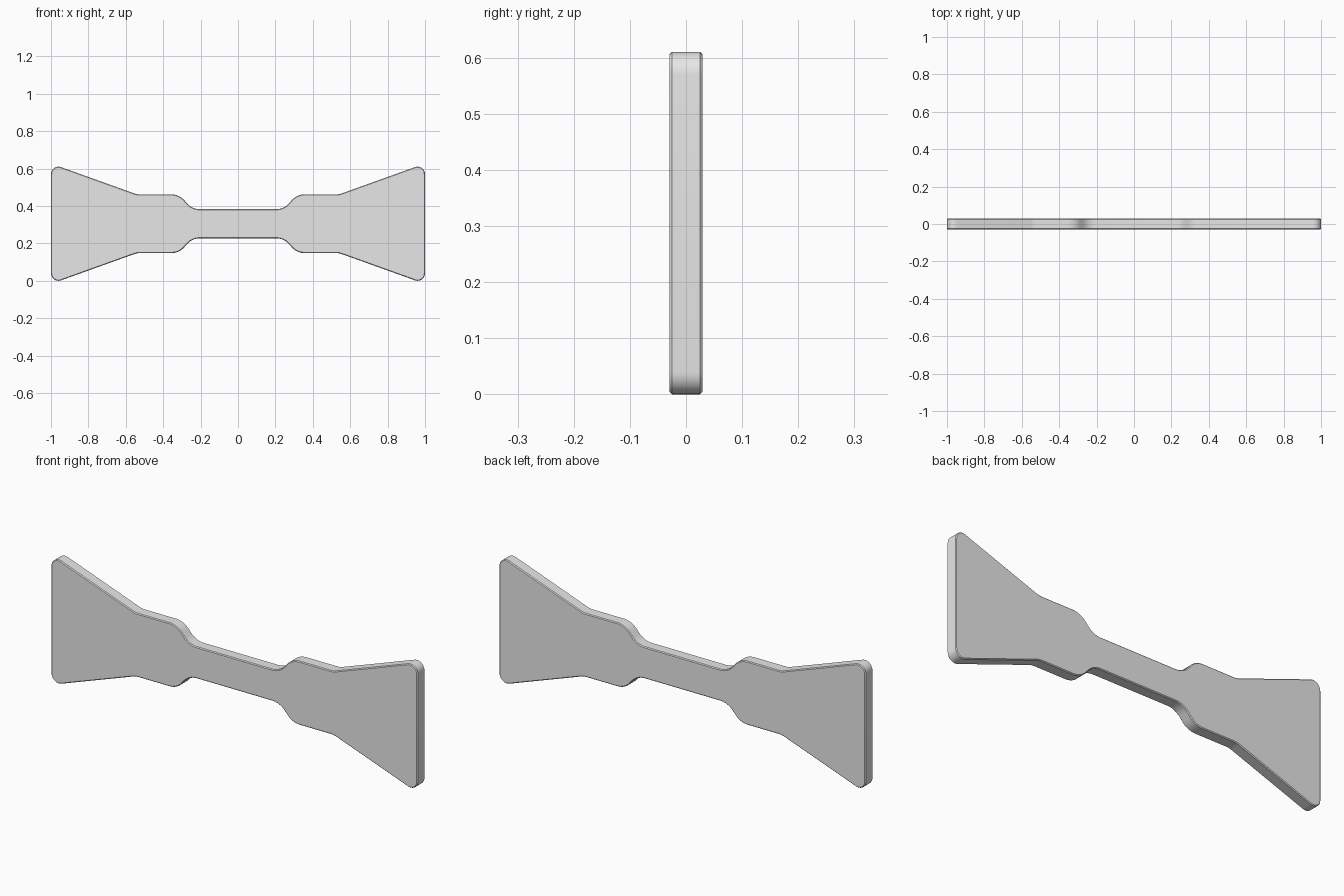
import bpy, bmesh, math
from mathutils import Vector

if "Cube" in bpy.data.objects:
    bpy.data.objects.remove(bpy.data.objects["Cube"])

HALF_THICK = 0.029
MID_Z = 0.305

# One quadrant of the outline: corner x, height from the middle, fillet radius
QUADRANT = [(0.245, 0.078, 0.09), (0.315, 0.157, 0.09),
            (0.54, 0.157, 0.09), (1.0, 0.322, 0.04)]


def fillet(prev, corner, nxt, radius, steps):
    """Points of an arc that rounds the corner."""
    a, b = (prev - corner).normalized(), (nxt - corner).normalized()
    half = a.angle(b) / 2
    centre = corner + (a + b).normalized() * radius / math.sin(half)
    start = corner + a * radius / math.tan(half) - centre
    end = corner + b * radius / math.tan(half) - centre
    total = start.angle(end)
    return [centre + (start * math.sin((1 - i / steps) * total)
                      + end * math.sin(i / steps * total)) / math.sin(total)
            for i in range(steps + 1)]


# Rounded quadrant, mirrored into the full closed outline
corners = [Vector((0, 0.078))] + [Vector(q[:2]) for q in QUADRANT] + [Vector((1, 0))]
quarter = []
for i, (_, _, r) in enumerate(QUADRANT, 1):
    steps = 10 if i == 4 else (4 if i == 3 else 8)
    quarter += fillet(corners[i - 1], corners[i], corners[i + 1], r, steps)
right = quarter + [Vector((p.x, -p.y)) for p in reversed(quarter)]
outline = right + [Vector((-p.x, p.y)) for p in reversed(right)]

# Plate extruded through its thickness
bm = bmesh.new()
front = bm.faces.new([bm.verts.new((p.x, -HALF_THICK, MID_Z + p.y)) for p in outline])
grown = bmesh.ops.extrude_face_region(bm, geom=[front], use_keep_orig=True)
verts = [g for g in grown["geom"] if isinstance(g, bmesh.types.BMVert)]
bmesh.ops.translate(bm, vec=(0, 2 * HALF_THICK, 0), verts=verts)
bmesh.ops.recalc_face_normals(bm, faces=bm.faces)

# Narrow chamfer around both rims
rims = [e for e in bm.edges if abs(e.verts[0].co.y - e.verts[1].co.y) < 1e-5]
bmesh.ops.bevel(bm, geom=rims, offset=0.004, segments=1, affect='EDGES')

mesh = bpy.data.meshes.new("flared_plate")
bm.to_mesh(mesh)
bm.free()
plate = bpy.data.objects.new("flared_plate", mesh)
bpy.context.collection.objects.link(plate)

grey = bpy.data.materials.new("light grey")
grey.diffuse_color = (0.8, 0.8, 0.8, 1)
grey.use_nodes = True
grey.node_tree.nodes["Principled BSDF"].inputs["Base Color"].default_value = grey.diffuse_color
mesh.materials.append(grey)

bpy.context.view_layer.objects.active = plate
plate.select_set(True)
bpy.ops.object.shade_smooth_by_angle(angle=math.radians(30))
